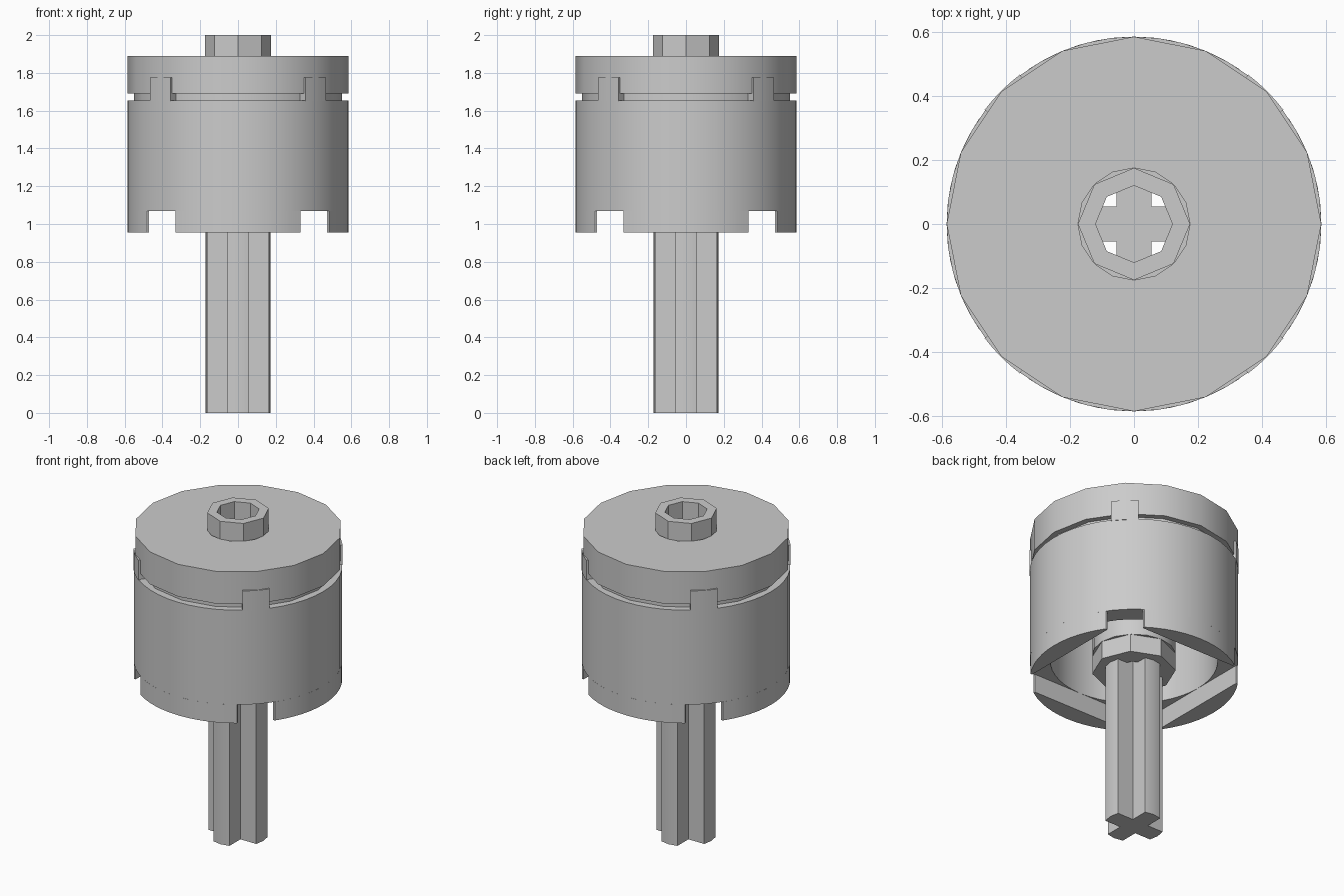
import bpy, bmesh, math
from math import cos, sin, pi, radians

cube = bpy.data.objects.get("Cube")
if cube:
    bpy.data.objects.remove(cube)

grey = bpy.data.materials.new("plain_grey")
grey.use_nodes = True
GREY = (0.6, 0.6, 0.6, 1)
grey.diffuse_color = GREY
grey.node_tree.nodes["Principled BSDF"].inputs["Base Color"].default_value = GREY


def finish(name, bm):
    bmesh.ops.recalc_face_normals(bm, faces=bm.faces)
    mesh = bpy.data.meshes.new(name)
    bm.to_mesh(mesh)
    bm.free()
    mesh.materials.append(grey)
    obj = bpy.data.objects.new(name, mesh)
    bpy.context.collection.objects.link(obj)
    bpy.ops.object.select_all(action="DESELECT")
    obj.select_set(True)
    bpy.context.view_layer.objects.active = obj
    bpy.ops.object.shade_smooth_by_angle(angle=radians(30))
    return obj


def lathe(name, profile, sides):
    """Revolve a closed (radius, height) loop around z."""
    bm = bmesh.new()
    rings = []
    for i in range(sides):
        a = 2 * pi * i / sides
        rings.append([bm.verts.new((r * cos(a), r * sin(a), z)) for r, z in profile])
    n = len(profile)
    for i in range(sides):
        a, b = rings[i], rings[(i + 1) % sides]
        for j in range(n):
            k = (j + 1) % n
            bm.faces.new((a[j], b[j], b[k], a[k]))
    return finish(name, bm)


def tube(name, inner, outer, low, high, sides):
    return lathe(name, [(inner, low), (outer, low), (outer, high), (inner, high)], sides)


def prism(name, outline, low, high, turn=0):
    """Extrude a flat outline upward, turned around z."""
    bm = bmesh.new()
    c, s = cos(turn), sin(turn)
    pts = [(x * c - y * s, x * s + y * c) for x, y in outline]
    base = bm.faces.new([bm.verts.new((x, y, low)) for x, y in pts])
    top = bmesh.ops.extrude_face_region(bm, geom=[base])["geom"]
    verts = [g for g in top if isinstance(g, bmesh.types.BMVert)]
    bmesh.ops.translate(bm, verts=verts, vec=(0, 0, high - low))
    return finish(name, bm)


def arc(radius, half, steps):
    return [(radius * cos(-half + 2 * half * i / steps),
             radius * sin(-half + 2 * half * i / steps)) for i in range(steps + 1)]


R = 0.585

# Hollow drum, open underneath
lathe("drum", [(0.47, 1.07), (R, 1.07), (R, 1.655), (0.2, 1.655), (0.2, 1.6), (0.47, 1.6)], 48)

# Lid with the narrow neck below it
tube("neck", 0.2, 0.55, 1.65, 1.695, 16)
tube("lid", 0.175, R, 1.69, 1.89, 16)

# Hub inside the drum and its nut
tube("hub", 0.13, 0.235, 1.11, 1.69, 16)
tube("lower_nut", 0.12, 0.235, 1.0, 1.12, 8)
tube("top_nut", 0.12, 0.175, 1.66, 2.0, 8)

# Four clutch teeth with straight inner faces, and four lid clips
tooth = arc(R, math.asin(0.33 / R), 12) + [(0.47, 0.33), (0.47, -0.33)]
half = radians(7.6)
clip = arc(R + 0.002, half, 4) + arc(0.53, half, 4)[::-1]
for i in range(4):
    prism(f"tooth_{i + 1}", tooth, 0.955, 1.07, i * pi / 2)
    prism(f"lid_clip_{i + 1}", clip, 1.65, 1.775, (i + 0.5) * pi / 2)

# Cross axle: four arms with slightly pointed ends
w = 0.055
arm = [(w, -w), (0.163, -w), (0.173, 0), (0.163, w)]
cross = []
for i in range(4):
    c, s = round(cos(i * pi / 2)), round(sin(i * pi / 2))
    cross += [(x * c - y * s, x * s + y * c) for x, y in arm]
prism("cross_axle", cross, 0, 1.06)
